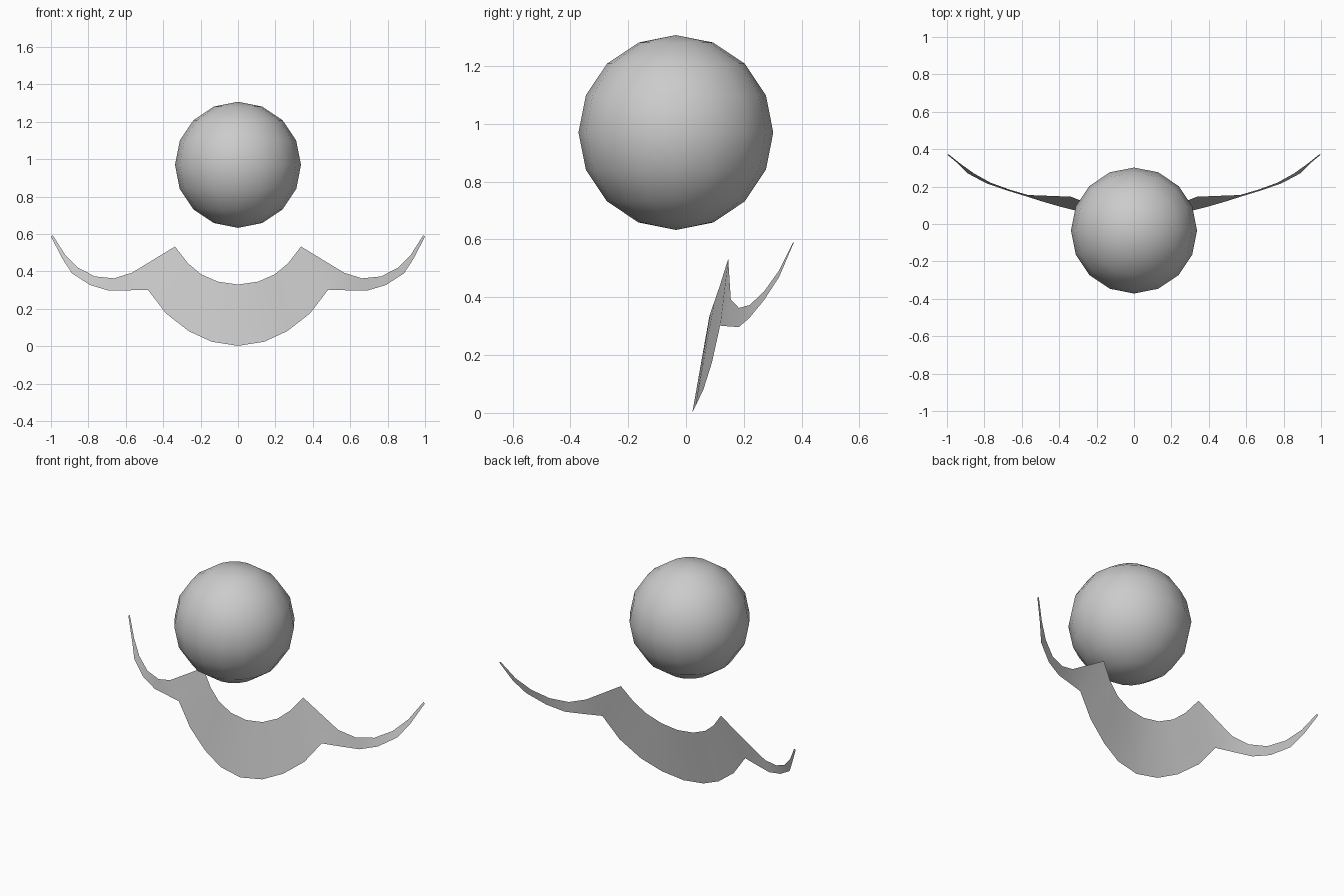
import bpy, bmesh
from mathutils import Vector

if "Cube" in bpy.data.objects:
    bpy.data.objects.remove(bpy.data.objects["Cube"])

# Round ball: 16-sided smooth sphere
bpy.ops.mesh.primitive_uv_sphere_add(segments=16, ring_count=8, radius=0.337,
                                     location=(0, -0.035, 0.97))
ball = bpy.context.object
ball.name = "ball"
bpy.ops.object.shade_smooth()

# Curved sheet: paired upper and lower edge points from the middle to the tip
upper = [(0, .08, .33), (.107, .084, .345), (.198, .098, .385), (.267, .118, .443),
         (.337, .146, .533), (.567, .155, .393), (.663, .183, .363), (.765, .22, .373),
         (.855, .27, .42), (.925, .32, .49), (.99, .372, .593)]
lower = [(0, .022, .002), (.14, .033, .024), (.262, .06, .08), (.385, .09, .175),
         (.482, .118, .302), (.583, .15, .299), (.69, .183, .297), (.79, .218, .327),
         (.888, .27, .39), (.94, .322, .47), (1.0, .372, .587)]

bm = bmesh.new()
top = [bm.verts.new(Vector(p)) for p in upper]
low = [bm.verts.new(Vector(p)) for p in lower]
for i in range(len(top) - 1):
    bm.faces.new((low[i], low[i + 1], top[i + 1], top[i]))
mesh = bpy.data.meshes.new("curved_sheet")
bm.to_mesh(mesh)
bm.free()
sheet = bpy.data.objects.new("curved_sheet", mesh)
bpy.context.collection.objects.link(sheet)
for f in mesh.polygons:
    f.use_smooth = True

# Mirror the half sheet across the middle
mirror = sheet.modifiers.new("mirror", 'MIRROR')
mirror.use_axis[0] = True
mirror.use_clip = True
